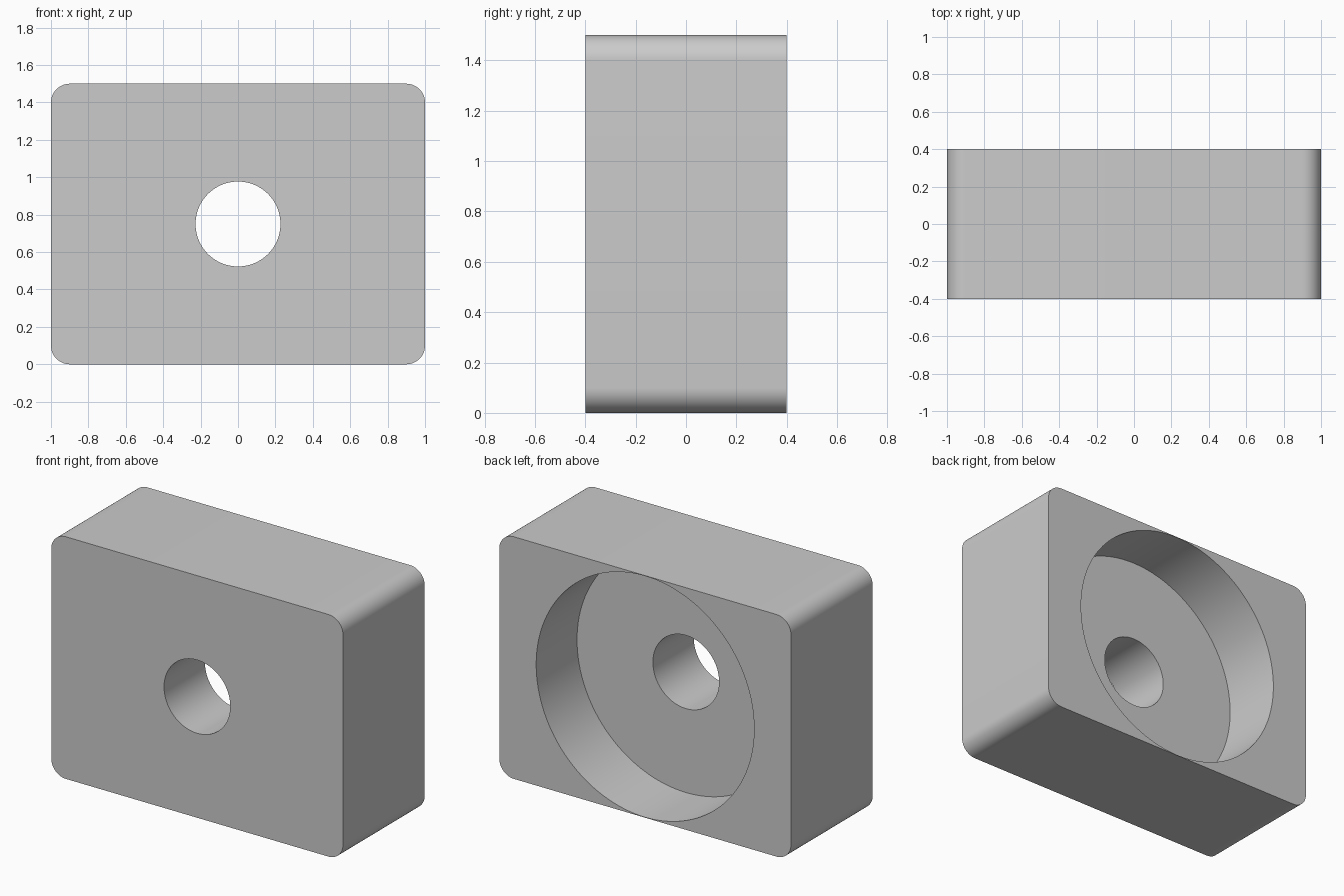
import bpy
import math

WIDTH, DEPTH, HEIGHT = 2.0, 0.8, 1.5
CORNER = 0.1
BORE_RADIUS, HOLE_RADIUS = 0.747, 0.227
BORE_DEPTH = 0.4

default_cube = bpy.data.objects.get("Cube")
if default_cube:
    bpy.data.objects.remove(default_cube, do_unlink=True)

# Plain grey material
grey = bpy.data.materials.new("light grey")
grey.use_nodes = True
colour = (0.6, 0.6, 0.6, 1)
grey.diffuse_color = colour
grey.node_tree.nodes["Principled BSDF"].inputs["Base Color"].default_value = colour

# Block with the four long edges rounded
bpy.ops.mesh.primitive_cube_add(size=1, location=(0, 0, HEIGHT / 2))
block = bpy.context.object
block.name = "block"
block.scale = (WIDTH, DEPTH, HEIGHT)
bpy.ops.object.transform_apply(location=False, rotation=False, scale=True)
block.data.materials.append(grey)

weights = block.data.attributes.new("bevel_weight_edge", "FLOAT", "EDGE")
for edge in block.data.edges:
    a, b = (block.data.vertices[i].co for i in edge.vertices)
    weights.data[edge.index].value = 1.0 if abs(a.y - b.y) > DEPTH / 2 else 0.0

rounding = block.modifiers.new("rounded_corners", "BEVEL")
rounding.limit_method = "WEIGHT"
rounding.width = CORNER
rounding.segments = 12


def cut_cylinder(name, radius, y_start, y_end):
    """Subtract a front-to-back cylinder from the block."""
    bpy.ops.mesh.primitive_cylinder_add(
        vertices=128, radius=radius, depth=y_end - y_start,
        location=(0, (y_start + y_end) / 2, HEIGHT / 2),
        rotation=(math.pi / 2, 0, 0))
    cutter = bpy.context.object
    cutter.name = name
    cutter.data.materials.append(grey)
    cut = block.modifiers.new(name, "BOOLEAN")
    cut.operation = "DIFFERENCE"
    cut.solver = "EXACT"
    cut.object = cutter
    return cutter


# Wide recess in the back and a narrow hole right through
cutters = [
    cut_cylinder("recess_cutter", BORE_RADIUS, DEPTH / 2 - BORE_DEPTH, DEPTH),
    cut_cylinder("hole_cutter", HOLE_RADIUS, -DEPTH, DEPTH),
]

# Apply the cuts, then drop the cutters
bpy.ops.object.select_all(action="DESELECT")
block.select_set(True)
bpy.context.view_layer.objects.active = block
for modifier in list(block.modifiers):
    bpy.ops.object.modifier_apply(modifier=modifier.name)
for cutter in cutters:
    bpy.data.objects.remove(cutter, do_unlink=True)

bpy.ops.object.shade_smooth_by_angle(angle=math.radians(30))
